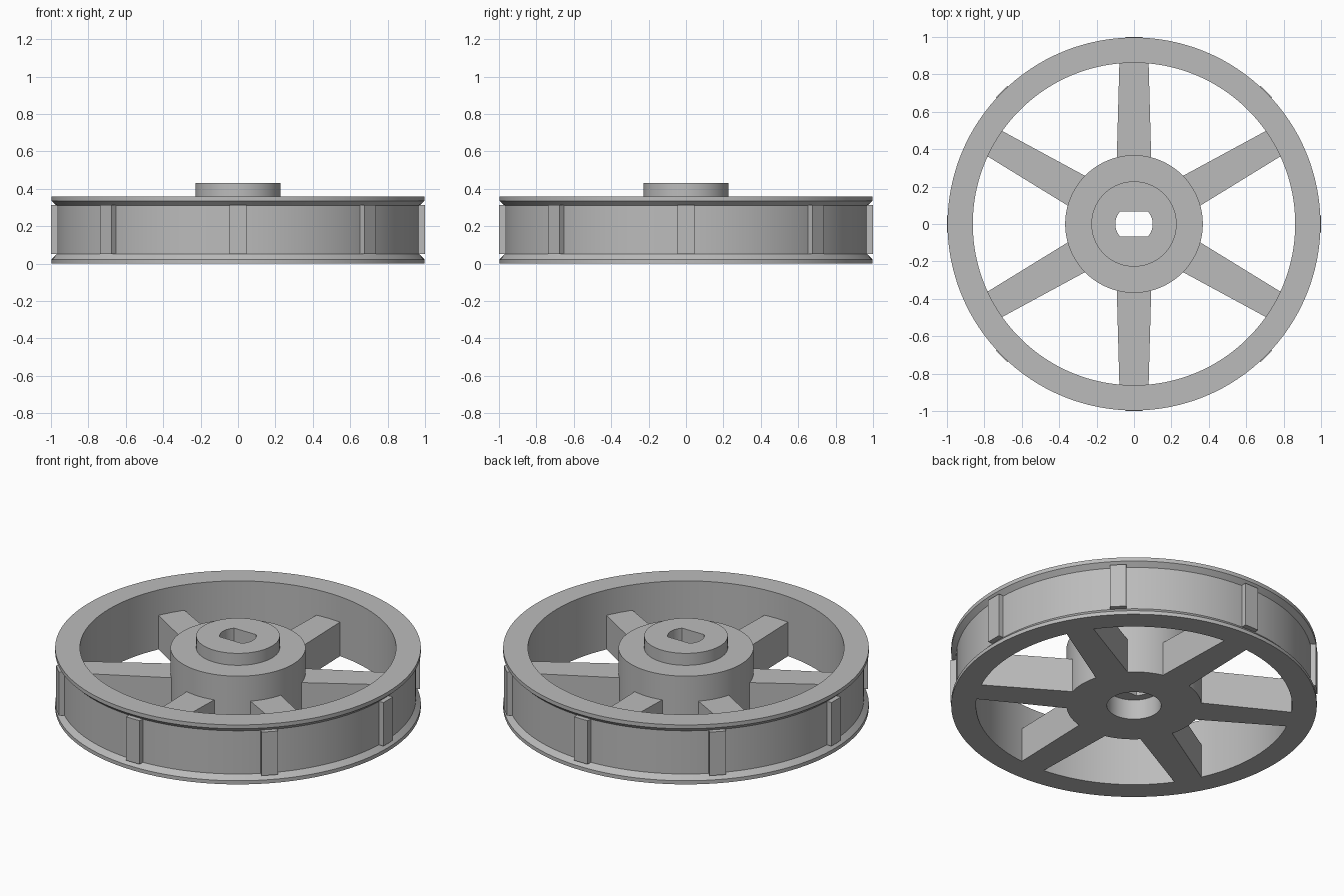
import bpy, bmesh, math
from mathutils import Matrix

cube = bpy.data.objects.get("Cube")
if cube:
    bpy.data.objects.remove(cube, do_unlink=True)

grey = bpy.data.materials.new("plain grey")
grey.use_nodes = True
colour = (0.5, 0.5, 0.5, 1)
grey.diffuse_color = colour
grey.node_tree.nodes["Principled BSDF"].inputs["Base Color"].default_value = colour

SEGMENTS = 128


def finish(bm, name):
    bmesh.ops.recalc_face_normals(bm, faces=bm.faces)
    mesh = bpy.data.meshes.new(name)
    bm.to_mesh(mesh)
    bm.free()
    mesh.materials.append(grey)
    obj = bpy.data.objects.new(name, mesh)
    bpy.context.collection.objects.link(obj)
    bpy.ops.object.select_all(action='DESELECT')
    obj.select_set(True)
    bpy.context.view_layer.objects.active = obj
    bpy.ops.object.shade_smooth_by_angle(angle=math.radians(20))
    return obj


def lathe(name, profile):
    """Revolve a closed profile; a radius may be a function of the angle."""
    bm = bmesh.new()
    rings = []
    for radius, z in profile:
        ring = []
        for i in range(SEGMENTS):
            a = math.tau * i / SEGMENTS
            r = radius(a) if callable(radius) else radius
            ring.append(bm.verts.new((r * math.cos(a), r * math.sin(a), z)))
        rings.append(ring)
    for k, ring in enumerate(rings):
        after = rings[(k + 1) % len(rings)]
        for i in range(SEGMENTS):
            j = (i + 1) % SEGMENTS
            bm.faces.new((ring[i], ring[j], after[j], after[i]))
    return finish(bm, name)


def radial_bar(name, angle, inner, outer, half_in, half_out, bottom, top):
    """Straight or tapered bar pointing away from the axle."""
    bm = bmesh.new()
    outline = [(inner, -half_in), (outer, -half_out), (outer, half_out), (inner, half_in)]
    face = bm.faces.new([bm.verts.new((x, y, bottom)) for x, y in outline])
    raised = bmesh.ops.extrude_face_region(bm, geom=[face])["geom"]
    verts = [v for v in raised if isinstance(v, bmesh.types.BMVert)]
    bmesh.ops.translate(bm, verts=verts, vec=(0, 0, top - bottom))
    bmesh.ops.transform(bm, matrix=Matrix.Rotation(angle, 4, 'Z'), verts=bm.verts)
    return finish(bm, name)


def double_flat(a):
    """Round shaft hole with two flats."""
    return min(0.1, 0.068 / max(abs(math.sin(a)), 0.01))


# Rim with a chamfered flange above and below the tread
lathe("rim", [(0.862, 0), (0.997, 0), (0.997, 0.022), (0.97, 0.05),
              (0.97, 0.31), (0.997, 0.335), (0.997, 0.358), (0.862, 0.358)])

# Hub with raised boss, flatted shaft hole and round recess underneath
lathe("hub", [(0.148, 0), (0.368, 0), (0.368, 0.358), (0.228, 0.358),
              (0.228, 0.43), (double_flat, 0.43), (double_flat, 0.12), (0.148, 0.12)])

# Six tapered spokes
for i in range(6):
    radial_bar(f"spoke_{i + 1}", math.radians(30 + 60 * i),
               0.355, 0.867, 0.092, 0.078, 0, 0.205)

# Eight grip ribs across the tread
for i in range(8):
    radial_bar(f"grip_rib_{i + 1}", math.radians(45 * i),
               0.95, 1.0, 0.045, 0.045, 0.05, 0.312)
